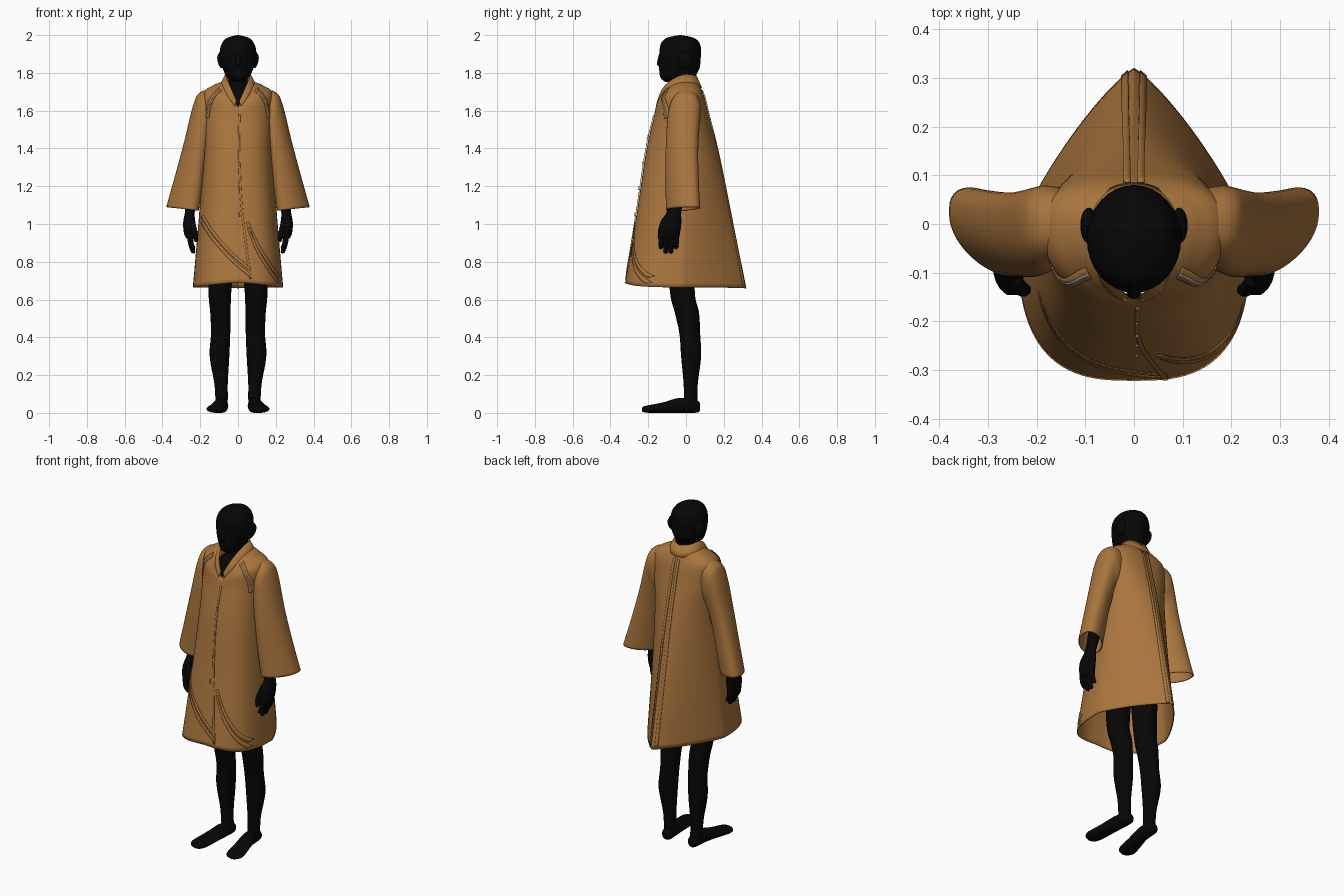
import bpy, bmesh, math

if "Cube" in bpy.data.objects:
    bpy.data.objects.remove(bpy.data.objects["Cube"])


def material(name, rgb):
    m = bpy.data.materials.new(name)
    m.diffuse_color = (*rgb, 1)
    m.use_nodes = True
    m.node_tree.nodes["Principled BSDF"].inputs["Base Color"].default_value = m.diffuse_color
    return m


BROWN = material("tan brown cloth", (0.40, 0.18, 0.048))
BLACK = material("matte black", (0.002, 0.002, 0.002))
GREY = material("pale grey thread", (0.45, 0.45, 0.45))


def spline(rows, u):
    """Catmull-Rom sample of a table of rows, u from 0 to 1."""
    n = len(rows) - 1
    i = min(int(u * n), n - 1)
    t = u * n - i
    p = [rows[max(0, min(n, i + k))] for k in (-1, 0, 1, 2)]
    return [0.5 * (2 * b + (c - a) * t + (2 * a - 5 * b + 4 * c - d) * t * t
                   + (3 * b - a - 3 * c + d) * t ** 3) for a, b, c, d in zip(*p)]


def dense(rows, n):
    return [spline(rows, k / n) for k in range(n + 1)]


def mesh(name, rings, mat, closed=True, cap=False, thick=0.0):
    """Skin a list of point rings."""
    bm = bmesh.new()
    vs = [[bm.verts.new(p) for p in r] for r in rings]
    m = len(rings[0])
    for a, b in zip(vs, vs[1:]):
        for j in range(m if closed else m - 1):
            k = (j + 1) % m
            bm.faces.new((a[j], a[k], b[k], b[j]))
    if cap:
        bm.faces.new(vs[0])
        bm.faces.new(vs[-1])
    bmesh.ops.recalc_face_normals(bm, faces=bm.faces)
    me = bpy.data.meshes.new(name)
    bm.to_mesh(me)
    bm.free()
    me.materials.append(mat)
    me.shade_smooth()
    ob = bpy.data.objects.new(name, me)
    bpy.context.collection.objects.link(ob)
    if thick:
        mod = ob.modifiers.new("cloth thickness", 'SOLIDIFY')
        mod.thickness = thick
        mod.offset = -1
    return ob


def tube(name, rows, axis='z', n=24, side=20, flip=1):
    """Limb from rows of (position along axis, centre a, centre b, radius a, radius b)."""
    rings = []
    for h, a, b, ra, rb in dense(rows, n):
        ring = []
        for k in range(side):
            t = math.tau * k / side
            p, q = a + max(ra, .001) * math.cos(t), b + max(rb, .001) * math.sin(t)
            ring.append((flip * p, q, h) if axis == 'z' else (flip * p, h, q))
        rings.append(ring)
    return mesh(name, rings, BLACK, cap=True)


# Mannequin head, neck and torso
tube("head", [(1.752, 0, -.075, .02, .035), (1.775, 0, -.05, .056, .085), (1.82, 0, -.036, .08, .106),
              (1.87, 0, -.032, .094, .109), (1.92, 0, -.03, .096, .11), (1.96, 0, -.03, .083, .1),
              (1.986, 0, -.03, .057, .07), (2.0, 0, -.03, .006, .006)], n=40, side=32)
tube("nose", [(1.835, 0, -.138, .012, .008), (1.85, 0, -.14, .015, .014), (1.9, 0, -.137, .008, .006)], n=10)
tube("torso", [(.84, 0, -.01, .13, .085), (1.1, 0, -.01, .12, .085), (1.35, 0, -.01, .135, .09),
               (1.55, 0, -.01, .145, .09), (1.66, 0, -.005, .115, .075), (1.71, 0, 0, .058, .056),
               (1.8, 0, 0, .052, .055), (1.84, 0, -.01, .052, .055)], n=40, side=32)

# Limbs, mirrored
for side, f in (("left", 1), ("right", -1)):
    tube(side + "_ear", [(1.825, .082, -.01, .01, .02), (1.85, .09, -.005, .015, .034),
                         (1.885, .093, -.003, .017, .036), (1.91, .09, -.003, .008, .02)], n=10, flip=f)
    tube(side + "_leg", [(.02, .087, .032, .03, .034), (.08, .087, .025, .033, .036), (.16, .09, .025, .036, .038),
                         (.3, .098, .027, .052, .053), (.42, .092, .02, .051, .055), (.53, .093, .005, .054, .064),
                         (.65, .096, -.02, .061, .066), (.95, .085, -.02, .075, .08)], n=36, flip=f)
    tube(side + "_foot", [(.075, .085, .03, .012, .018), (.055, .085, .034, .032, .033), (-.03, .09, .04, .037, .04),
                          (-.12, .105, .028, .046, .028), (-.19, .117, .021, .05, .021),
                          (-.222, .117, .019, .038, .016), (-.234, .117, .018, .018, .01)], 'y', flip=f)
    tube(side + "_arm", [(1.62, .165, 0, .04, .05), (1.4, .2, -.01, .045, .05), (1.2, .235, -.04, .036, .04),
                         (1.07, .254, -.062, .026, .038), (1.01, .258, -.08, .032, .056),
                         (.95, .256, -.088, .03, .056), (.92, .252, -.09, .018, .05)], n=30, flip=f)
    for i, (y, end) in enumerate(((-.13, .868), (-.104, .845), (-.077, .845), (-.05, .868))):
        tube(f"{side}_finger_{i + 1}", [(.95, .256, y, .016, .016), (.9, .25, y - .002, .015, .015),
                                        (end + .008, .238, y - .003, .012, .012),
                                        (end, .236, y - .003, .005, .005)], n=10, side=10, flip=f)
    tube(side + "_thumb", [(1.03, .247, -.112, .014, .016), (.97, .232, -.132, .015, .016),
                           (.92, .223, -.135, .012, .012), (.905, .222, -.135, .004, .004)], n=12, side=10, flip=f)

# Coat rows, hem to neck: z front, z side, z back, half width, y front, y side, y back, front and back roundness
COAT = [(.69, .665, .66, .239, -.322, -.02, .32, .7, 1.65),
        (1.05, 1.05, 1.05, .206, -.262, -.015, .24, .74, 1.45),
        (1.38, 1.38, 1.38, .183, -.212, -.01, .17, .8, 1.15),
        (1.56, 1.58, 1.58, .186, -.172, -.005, .12, .87, .87),
        (1.6, 1.69, 1.67, .186, -.163, 0, .098, .92, .85),
        (1.61, 1.735, 1.715, .13, -.157, 0, .08, .95, .9),
        (1.62, 1.755, 1.74, .078, -.15, 0, .068, 1, 1)]


def coat_point(row, t):
    zf, zs, zb, hw, yf, yc, yb, ef, eb = row
    s, c = math.sin(t), math.cos(t)
    e, ye, ze = (ef, yf, zf) if c >= 0 else (eb, yb, zb)
    return (hw * math.copysign(abs(s) ** e, s), yc + (ye - yc) * abs(c) ** e, zs + (ze - zs) * (1 - abs(s)))


def on_coat(x, z, back=False, off=.005):
    """Point on the front or back of the coat at a given x and z."""
    lo, hi = 0.0, 1.0
    for _ in range(30):
        u = (lo + hi) / 2
        r = spline(COAT, u)
        a = min(1, (abs(x) / r[3]) ** (1 / r[8 if back else 7]))
        t = math.asin(a)
        p = coat_point(r, math.pi - t if back else t)
        lo, hi = (u, hi) if p[2] < z else (lo, u)
    return (x, p[1] + (off if back else -off), z)


def ribbon(name, path, width, mat=BROWN, back=False, off=.005, n=24):
    """Flat seam band lying on the coat along a path of (x, z)."""
    pts, rows = dense(path, n), []
    for i, (x, z) in enumerate(pts):
        a, b = pts[max(0, i - 1)], pts[min(n, i + 1)]
        dx, dz = b[0] - a[0], b[1] - a[1]
        k = width / 2 / max(1e-6, math.hypot(dx, dz))
        rows.append([on_coat(x - dz * k * s, z + dx * k * s, back, off) for s in (-1, 0, 1)])
    return mesh(name, rows, mat, closed=False, thick=.003)


# Coat body
mesh("coat_body", [[coat_point(r, math.tau * k / 96) for k in range(96)] for r in dense(COAT, 60)],
     BROWN, thick=.005)

# Folded collar and lapels, open at the front
neck, rows = COAT[-1], []
for scale, dz, dy in ((.95, -.005, 0), (.8, .035, .0), (.87, .038, 0), (1.14, -.003, -.006), (1.26, -.022, -.01)):
    row = []
    for k in range(61):
        t = .1 + (math.tau - .2) * k / 60
        x, y, z = coat_point(neck, t)
        front = max(0, math.cos(t))
        row.append((x * scale + math.copysign(.012, x) * front * (scale - .8),
                    y * (scale if y > 0 else 1) + dy * front, z + dz * (1 - .5 * front)))
    rows.append(row)
mesh("collar", rows, BROWN, closed=False, thick=.004)

# Flared sleeves: outer x, outer z, inner x, inner z, y centre, half depth
SLEEVE = [(.115, 1.718, .14, 1.5, 0, .07), (.2, 1.698, .15, 1.45, -.008, .086), (.237, 1.63, .16, 1.4, -.015, .086),
          (.284, 1.44, .175, 1.3, -.022, .082), (.335, 1.25, .19, 1.18, -.02, .08), (.38, 1.09, .208, 1.07, -.016, .08)]
for side, f in (("left", 1), ("right", -1)):
    rings = []
    for i, (ox, oz, ix, iz, yc, hd) in enumerate(dense(SLEEVE, 36)):
        ring = []
        for k in range(40):
            t = math.tau * k / 40
            e = .8 + .25 * i / 36
            c = math.copysign(abs(math.cos(t)) ** e, math.cos(t))
            s = math.copysign(abs(math.sin(t)) ** .85, math.sin(t))
            ring.append((f * ((ox + ix) / 2 + c * (ox - ix) / 2), yc + hd * s + .042 * c * i / 36,
                         (oz + iz) / 2 + c * (oz - iz) / 2))
        rings.append(ring)
    mesh(side + "_sleeve", rings, BROWN, thick=.005)
    # Raglan shoulder seam with thread
    path = [(f * .094, 1.715), (f * .125, 1.685), (f * .152, 1.635), (f * .166, 1.56)]
    ribbon(side + "_shoulder_seam", path, .02, off=.006)
    ribbon(side + "_shoulder_thread", path, .0035, GREY, off=.008)
    # Centre back pleat edges
    ribbon(side + "_back_pleat", [(f * .02, .665), (f * .018, 1.1), (f * .015, 1.5), (f * .014, 1.71)],
           .014, back=True, off=.005)

# Diagonal bands on the lower front
for i, d in enumerate((0, .032)):
    ribbon(f"right_hem_band_{i + 1}", [(-.19, 1.04 - d), (-.13, .95 - d), (-.03, .84 - d), (.065, .76 - d)], .016)
    ribbon(f"left_hem_band_{i + 1}", [(.05 + d * .2, 1.01 - d), (.1, .9 - d), (.16, .8 - d), (.218, .72 - d)], .014)

# Front overlap edge and button thread
ribbon("front_overlap", [(.008, 1.58), (.005, 1.4), (.015, 1.15), (.035, .95), (.066, .71)], .01, off=.006)
for i, z in enumerate((1.47, 1.33, 1.2, 1.06)):
    ribbon(f"button_thread_{i + 1}", [(.006, z), (.007, z - .02)], .005, GREY, off=.011, n=2)
